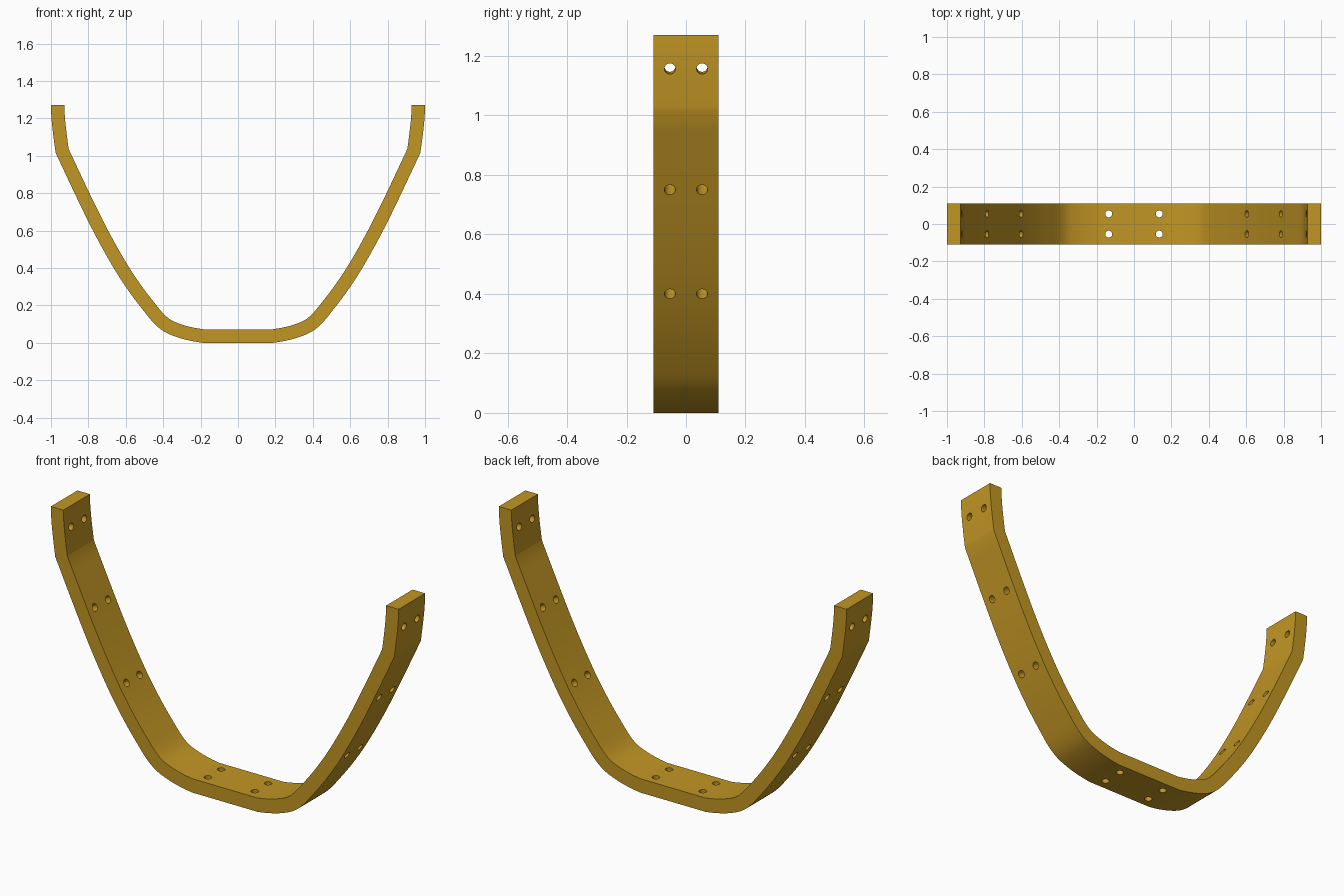
import bpy, bmesh, math
from mathutils import Vector

if "Cube" in bpy.data.objects:
    bpy.data.objects.remove(bpy.data.objects["Cube"])

HALF_WIDTH, THICK = 0.109, 0.072

gold = bpy.data.materials.new("ochre_gold")
gold.diffuse_color = (0.54, 0.305, 0.018, 1)
gold.use_nodes = True
gold.node_tree.nodes["Principled BSDF"].inputs["Base Color"].default_value = gold.diffuse_color


def spline(pts, steps=4):
    """Smooth curve through the points."""
    pts = [Vector(p) for p in pts]
    ext = [2 * pts[0] - pts[1]] + pts + [2 * pts[-1] - pts[-2]]
    out = []
    for a, b, c, d in zip(ext, ext[1:], ext[2:], ext[3:]):
        for i in range(steps):
            t = i / steps
            out.append(0.5 * (2 * b + (c - a) * t + (2 * a - 5 * b + 4 * c - d) * t ** 2
                              + (3 * b - a - 3 * c + d) * t ** 3))
    return out + [pts[-1]]


# Outer edge of the right half: curved leg, then the upright tip
leg = spline([(.19, 0), (.25, .010), (.32, .028), (.39, .057), (.445, .10), (.50, .165),
              (.58, .27), (.665, .40), (.76, .57), (.85, .75), (.975, 1.015)])
tip = spline([(.975, 1.015), (.984, 1.08), (.992, 1.145), (.998, 1.21), (1.0, 1.27)])
half = leg + tip[1:]
outer = [Vector((-p.x, p.y)) for p in reversed(half)] + half


def left_normal(a, b):
    d = (b - a).normalized()
    return Vector((-d.y, d.x))


# Inner edge: mitred offset of the outer edge
inner = []
for i, p in enumerate(outer):
    n1 = left_normal(outer[max(i - 1, 0)], outer[max(i, 1)])
    n2 = left_normal(outer[min(i, len(outer) - 2)], outer[min(i + 1, len(outer) - 1)])
    m = (n1 + n2).normalized()
    inner.append(p + m * THICK / m.dot(n1))
for i, s in ((0, -1), (-1, 1)):          # level tip ends
    inner[i] = Vector((s * (1 - THICK), 1.27))

# Bent strap
bm = bmesh.new()
rings = []
for o, n in zip(outer, inner):
    rings.append([bm.verts.new((p.x, y, p.y)) for p, y in
                  ((o, -HALF_WIDTH), (o, HALF_WIDTH), (n, HALF_WIDTH), (n, -HALF_WIDTH))])
for a, b in zip(rings, rings[1:]):
    for k in range(4):
        bm.faces.new((a[k], a[(k + 1) % 4], b[(k + 1) % 4], b[k]))
bm.faces.new(rings[0])
bm.faces.new(rings[-1])
bmesh.ops.recalc_face_normals(bm, faces=bm.faces)
mesh = bpy.data.meshes.new("bent_strap")
bm.to_mesh(mesh)
bm.free()
strap = bpy.data.objects.new("bent_strap", mesh)
bpy.context.collection.objects.link(strap)
mesh.materials.append(gold)

# Paired bolt holes, square to the surface: outer position and inward direction
holes = [((.135, 0), (0, 1)), ((.665, .40), (-.855, .52)),
         ((.85, .75), (-.90, .436)), ((.993, 1.157), (-.994, .11))]
bm = bmesh.new()
for (x, z), (dx, dz) in holes:
    for sx in (-1, 1):
        for y in (-.054, .054):
            axis = Vector((sx * dx, 0, dz)).normalized()
            centre = Vector((sx * x, y, z)) + axis * THICK / 2
            mat = axis.to_track_quat('Z', 'Y').to_matrix().to_4x4()
            mat.translation = centre
            bmesh.ops.create_cone(bm, cap_ends=True, segments=24, radius1=.0185,
                                  radius2=.0185, depth=.14, matrix=mat)
cut_mesh = bpy.data.meshes.new("hole_cutter")
bm.to_mesh(cut_mesh)
bm.free()
cut_mesh.materials.append(gold)
cutter = bpy.data.objects.new("hole_cutter", cut_mesh)
bpy.context.collection.objects.link(cutter)
cutter.hide_render = True

mod = strap.modifiers.new("bolt_holes", 'BOOLEAN')
mod.operation, mod.solver, mod.object = 'DIFFERENCE', 'EXACT', cutter
bpy.context.view_layer.objects.active = strap
strap.select_set(True)
bpy.ops.object.modifier_apply(modifier=mod.name)
bpy.data.objects.remove(cutter)
bpy.ops.object.shade_smooth_by_angle(angle=math.radians(20))
